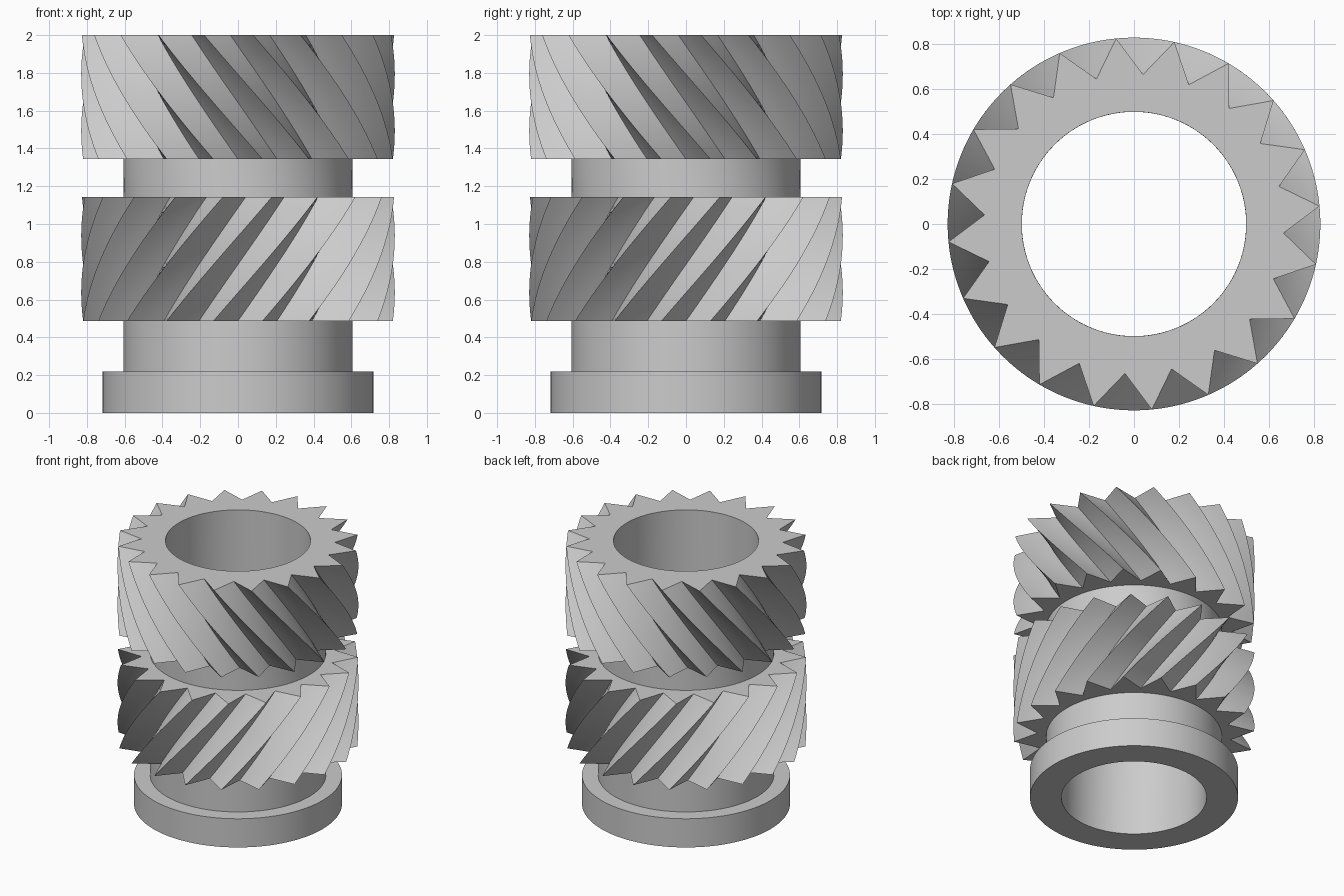
import bpy, bmesh
from math import sin, cos, radians, pi

if "Cube" in bpy.data.objects:
    bpy.data.objects.remove(bpy.data.objects["Cube"])

TEETH = 20
SUB = 4                      # points along each tooth flank
N = TEETH * 2 * SUB          # points per ring
R_TIP, R_ROOT = 0.83, 0.667
R_BORE, R_SLEEVE, R_FLANGE = 0.5, 0.606, 0.717
TWIST = 39.5                 # helix turn of each knurled band, degrees
SLICES = 20


def circle(r, z, rot=0.0):
    a0 = radians(rot)
    return [(r * cos(a0 + 2 * pi * i / N), r * sin(a0 + 2 * pi * i / N), z)
            for i in range(N)]


def tooth_ring(z, rot):
    # V-teeth with straight flanks; a root sits at angle rot
    corners = []
    for k in range(TEETH * 2):
        a = radians(rot) + pi * k / TEETH
        r = R_TIP if k % 2 else R_ROOT
        corners.append((r * cos(a), r * sin(a)))
    pts = []
    for k, (x0, y0) in enumerate(corners):
        x1, y1 = corners[(k + 1) % len(corners)]
        for s in range(SUB):
            t = s / SUB
            pts.append((x0 + (x1 - x0) * t, y0 + (y1 - y0) * t, z))
    return pts


def helical_band(z0, z1, rot0, rot1):
    return [tooth_ring(z0 + (z1 - z0) * i / SLICES, rot0 + (rot1 - rot0) * i / SLICES)
            for i in range(SLICES + 1)]


rings = []
# base flange and lower sleeve
rings += [circle(R_BORE, 0), circle(R_FLANGE, 0), circle(R_FLANGE, 0.218),
          circle(R_SLEEVE, 0.218), circle(R_SLEEVE, 0.487)]
# lower knurled band
rings += helical_band(0.487, 1.143, 0, TWIST)
# neck, eased back to a whole number of teeth (36 degrees)
rings += [circle(R_SLEEVE, 1.143, TWIST), circle(R_SLEEVE, 1.343, 36)]
# upper knurled band, opposite hand
rings += helical_band(1.343, 2.0, 36, 36 - TWIST)
# top rim; the loop closes down the bore
rings += [circle(R_BORE, 2.0, 36 - TWIST)]

bm = bmesh.new()
loops = [[bm.verts.new(p) for p in ring] for ring in rings]
for j, a in enumerate(loops):
    b = loops[(j + 1) % len(loops)]
    for i in range(N):
        k = (i + 1) % N
        bm.faces.new((a[i], a[k], b[k], b[i]))
bmesh.ops.recalc_face_normals(bm, faces=bm.faces)

mesh = bpy.data.meshes.new("knurled_threaded_insert")
bm.to_mesh(mesh)
bm.free()
obj = bpy.data.objects.new("knurled_threaded_insert", mesh)
bpy.context.collection.objects.link(obj)
bpy.context.view_layer.objects.active = obj
obj.select_set(True)
bpy.ops.object.shade_smooth_by_angle(angle=radians(30))
